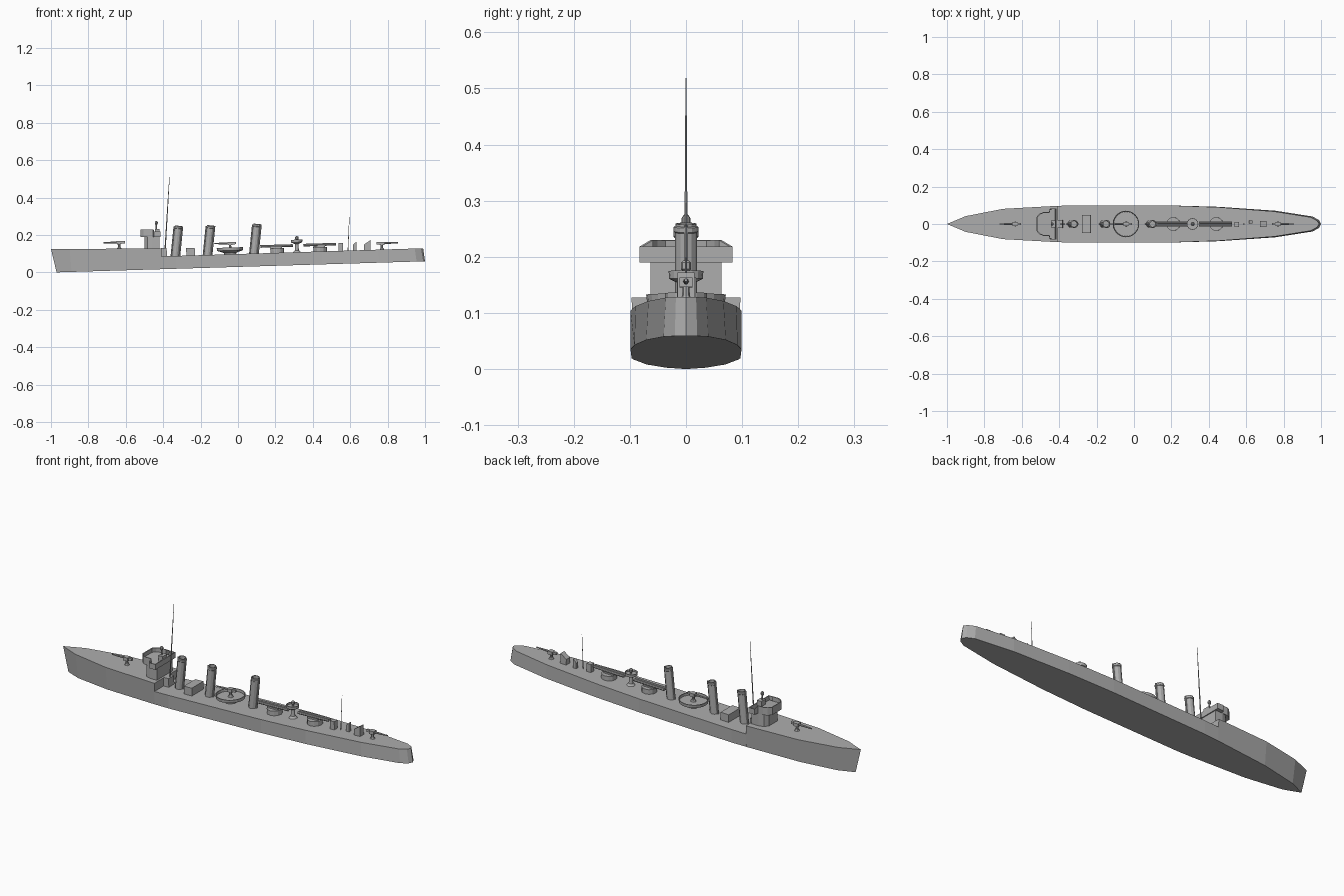
import bpy, bmesh, math
from mathutils import Matrix, Vector

cube = bpy.data.objects.get("Cube")
if cube:
    bpy.data.objects.remove(cube, do_unlink=True)

GREY = (0.42, 0.42, 0.42, 1)
grey = bpy.data.materials.new("ship grey")
grey.use_nodes = True
grey.diffuse_color = GREY
grey.node_tree.nodes["Principled BSDF"].inputs["Base Color"].default_value = GREY

TRIM = -0.03          # the ship sits slightly down by the bow
RAKE = 0.1            # funnels lean aft


def keel(x):
    return max(0, 0.03 * (x + 0.97))


def deck(x):
    return 0.098 + 0.031 * x


def foredeck(x):
    return 0.129 + 0.004 * x


def finish(bm, name):
    bmesh.ops.recalc_face_normals(bm, faces=bm.faces)
    mesh = bpy.data.meshes.new(name)
    bm.to_mesh(mesh)
    bm.free()
    mesh.materials.append(grey)
    ob = bpy.data.objects.new(name, mesh)
    bpy.context.collection.objects.link(ob)
    return ob


def box(name, x, y, z, sx, sy, sz, lean=TRIM, slope=0):
    """Box standing on z; slope lifts the aft top edge."""
    bm = bmesh.new()
    bmesh.ops.create_cube(bm, size=1)
    for v in bm.verts:
        v.co = Vector((v.co.x * sx, v.co.y * sy, (v.co.z + 0.5) * sz))
        if v.co.z > 0:
            v.co.z += slope * v.co.x / sx
    bm.transform(Matrix.Translation((x, y, z)) @ Matrix.Rotation(lean, 4, "Y"))
    return finish(bm, name)


def lathe(name, x, z, profile, sides=12, lean=TRIM, y=0):
    """Turned part from (radius, height) pairs, capped at both ends."""
    bm = bmesh.new()
    rings = [[bm.verts.new((r * math.cos(a), r * math.sin(a), h))
              for a in (math.tau * i / sides for i in range(sides))]
             for r, h in profile]
    for low, high in zip(rings, rings[1:]):
        for i in range(sides):
            j = (i + 1) % sides
            bm.faces.new((low[i], low[j], high[j], high[i]))
    bm.faces.new(rings[0][::-1])
    bm.faces.new(rings[-1])
    bm.transform(Matrix.Translation((x, y, z)) @ Matrix.Rotation(lean, 4, "Y"))
    return finish(bm, name)


def prism(name, half, bottom, top, wall=0):
    """Solid from a half outline of (top x, bottom x, top y, bottom y), mirrored in y."""
    ring = half + [(a, b, -c, -d) for a, b, c, d in reversed(half) if c > 0]
    bm = bmesh.new()
    lo = [bm.verts.new((b, d, bottom(b))) for a, b, c, d in ring]
    hi = [bm.verts.new((a, c, top(a))) for a, b, c, d in ring]
    for i in range(len(ring)):
        j = (i + 1) % len(ring)
        bm.faces.new((lo[i], lo[j], hi[j], hi[i]))
    bm.faces.new(lo[::-1])
    lid = bm.faces.new(hi)
    bmesh.ops.recalc_face_normals(bm, faces=bm.faces)
    if wall:
        bmesh.ops.inset_individual(bm, faces=[lid], thickness=wall)
        bmesh.ops.inset_individual(bm, faces=[lid], thickness=0.0003, depth=-0.022)
    return finish(bm, name)


# Hull: raised bow section and long main section
prism("bow_hull", [(-1, -0.97, 0, 0), (-0.9, -0.89, 0.042, 0.035), (-0.7, -0.7, 0.081, 0.07),
                   (-0.41, -0.41, 0.097, 0.093)], keel, foredeck)
prism("main_hull", [(-0.41, -0.41, 0.097, 0.093), (-0.33, -0.33, 0.099, 0.097),
                    (0.2, 0.2, 0.099, 0.099), (0.45, 0.45, 0.09, 0.092),
                    (0.75, 0.755, 0.067, 0.071), (0.945, 0.955, 0.036, 0.04),
                    (0.978, 0.99, 0.018, 0.02), (0.99, 1, 0, 0)], keel, deck)


# Bridge: enclosed lower house with an open, walled platform above
def outline(points):
    return [(x, x, y, y) for x, y in points]


prism("bridge_house", outline([(-0.5, 0.035), (-0.485, 0.055), (-0.46, 0.063), (-0.42, 0.063)]),
      lambda x: 0.12, lambda x: 0.192)
prism("bridge_platform", outline([(-0.52, 0.038), (-0.505, 0.055), (-0.485, 0.063),
                                  (-0.455, 0.063), (-0.45, 0.083), (-0.415, 0.083)]),
      lambda x: 0.19, lambda x: 0.23 if x < -0.452 else 0.218, wall=0.005)
box("bridge_rear_locker", -0.43, 0, 0.19, 0.025, 0.036, 0.042)
lathe("bridge_director", -0.435, 0.2, [(0.004, 0), (0.004, 0.055), (0.008, 0.06),
                                       (0.008, 0.069), (0.004, 0.075)], 8)
box("break_locker", -0.395, 0, 0.085, 0.03, 0.045, 0.045)
lathe("main_mast", -0.392, 0.085, [(0.0035, 0), (0.0025, 0.25), (0.001, 0.434)], 6, 0.06)

# Three raked funnels with collars, open tops and steam pipes
for i, (x, top) in enumerate([(-0.335, 0.25), (-0.163, 0.252), (0.085, 0.26)], 1):
    z = deck(x) - 0.003
    h = top - z
    lathe(f"funnel_{i}", x, z, [(0.02, 0), (0.02, h - 0.016), (0.022, h - 0.014),
                                (0.022, h - 0.006), (0.019, h - 0.004), (0.019, h),
                                (0.016, h), (0.016, h - 0.02)], 12, RAKE)
    for end, dx in (("front", -0.022), ("rear", 0.022)):
        lathe(f"steam_pipe_{end}_{i}", x + dx, z, [(0.004, 0), (0.004, h - 0.004)], 6, RAKE)

box("deck_house", -0.253, 0, deck(-0.253) - 0.003, 0.046, 0.094, 0.043)


# Deck guns: pedestal, cradle, breech and barrel
def gun(name, x, z, facing):
    lathe(name + "_pedestal", x, z, [(0.014, 0), (0.007, 0.01), (0.006, 0.03)], 8)
    box(name + "_cradle", x, 0, z + 0.026, 0.026, 0.024, 0.017)
    box(name + "_breech", x - facing * 0.018, 0, z + 0.03, 0.025, 0.011, 0.012)
    lathe(name + "_barrel", x, z + 0.036, [(0.0055, 0), (0.005, 0.035), (0.003, 0.085)],
          8, facing * math.pi / 2 + TRIM)


gun("bow_gun", -0.635, foredeck(-0.635) - 0.002, -1)
gun("stern_gun", 0.77, deck(0.77) - 0.002, 1)
gun("midship_gun", -0.042, 0.12, -1)

# Bowl-shaped gun platform amidships
lathe("gun_platform", -0.042, deck(-0.042) - 0.002,
      [(0.032, 0), (0.034, 0.01), (0.069, 0.022), (0.071, 0.038), (0.067, 0.038), (0.066, 0.025)], 24)

# Twin torpedo mounts
for i, x in enumerate((0.205, 0.435), 1):
    z = deck(x) - 0.002
    lathe(f"torpedo_mount_{i}", x + 0.005, z, [(0.037, 0), (0.037, 0.026)], 12)
    box(f"torpedo_saddle_{i}", x, 0, z + 0.025, 0.06, 0.028, 0.008)
    for side, y in (("left", 0.0075), ("right", -0.0075)):
        lathe(f"torpedo_tube_{side}_{i}", x - 0.086, z + 0.036,
              [(0.007, 0), (0.007, 0.174)], 8, math.pi / 2 + TRIM, y)

# Searchlight stand between the mounts
z = deck(0.315) - 0.002
lathe("searchlight_stand", 0.315, z, [(0.022, 0), (0.011, 0.012), (0.009, 0.045), (0.03, 0.055),
                                      (0.031, 0.069), (0.028, 0.069), (0.028, 0.06)], 16)
lathe("searchlight", 0.315, z + 0.058, [(0.004, 0), (0.004, 0.01), (0.009, 0.014),
                                        (0.009, 0.026), (0.004, 0.03)], 8)

# Stern fittings: locker, slender mast and slanted vents
box("stern_locker", 0.55, -0.003, deck(0.55) - 0.002, 0.025, 0.026, 0.044)
lathe("stern_mast", 0.588, deck(0.588), [(0.002, 0), (0.001, 0.18)], 6, 0.04)
box("small_vent", 0.625, 0.01, deck(0.625) - 0.002, 0.018, 0.016, 0.04, slope=0.016)
box("large_vent", 0.692, 0, deck(0.692) - 0.002, 0.034, 0.03, 0.043, slope=0.022)
